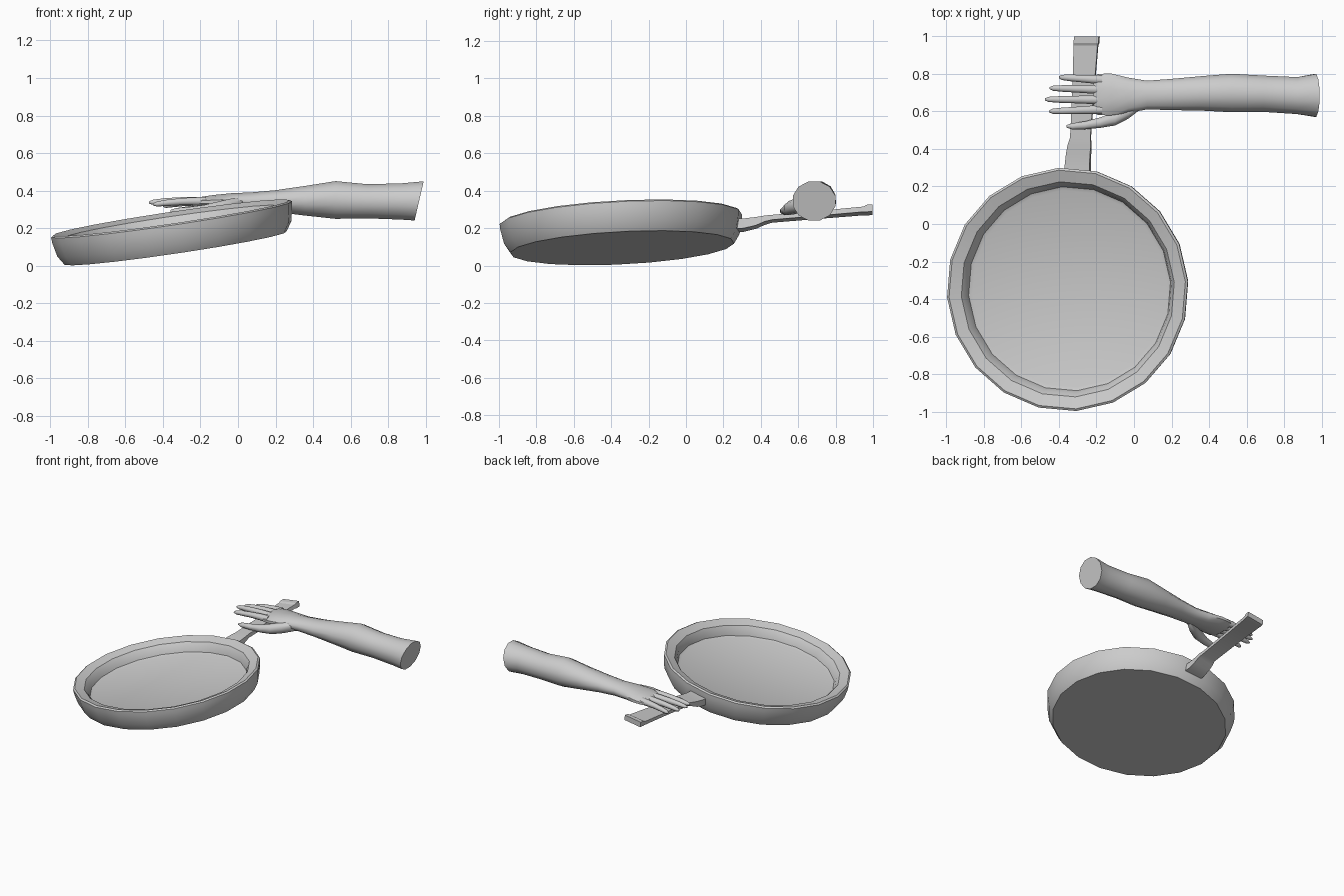
import bpy, bmesh
from math import sin, cos, pi, radians
from mathutils import Vector, Matrix


def loft(name, rings, smooth=40, subsurf=0):
    """Skin a list of equal-length point rings and cap both ends."""
    bm = bmesh.new()
    rows = [[bm.verts.new(p) for p in ring] for ring in rings]
    n = len(rows[0])
    for a, b in zip(rows, rows[1:]):
        for i in range(n):
            j = (i + 1) % n
            bm.faces.new((a[i], a[j], b[j], b[i]))
    bm.faces.new(rows[0][::-1])
    bm.faces.new(rows[-1])
    bmesh.ops.recalc_face_normals(bm, faces=bm.faces)
    me = bpy.data.meshes.new(name)
    bm.to_mesh(me)
    bm.free()
    ob = bpy.data.objects.new(name, me)
    bpy.context.collection.objects.link(ob)
    bpy.ops.object.select_all(action='DESELECT')
    ob.select_set(True)
    bpy.context.view_layer.objects.active = ob
    bpy.ops.object.shade_smooth_by_angle(angle=radians(smooth))
    if subsurf:
        ob.modifiers.new("Subsurf", 'SUBSURF').levels = subsurf
        ob.modifiers["Subsurf"].render_levels = subsurf
    return ob


def oval(x, y, z, ry, rz, n=10, lean=0.0, power=1.0):
    """Oval cross-section facing x; lean pushes the top towards +x."""
    pts = []
    for i in range(n):
        a = 2 * pi * (i + 0.5) / n
        pts.append((x + lean * sin(a), y + ry * cos(a), z + rz * sin(a)))
    return pts


# Pan: 20-sided lathe profile, tilted as it is held
normal = Vector((-0.148, -0.05, 1)).normalized()
tilt = Vector((0, 0, 1)).rotation_difference(normal).to_matrix().to_4x4()
place = Matrix.Translation((-0.332, -0.341, 0.094)) @ tilt
profile = [(0.600, 0.0), (0.632, 0.05), (0.648, 0.125), (0.650, 0.155),
           (0.638, 0.163), (0.575, 0.142), (0.556, 0.115), (0.545, 0.078),
           (0.525, 0.070)]
rings = []
for r, h in profile:
    ring = []
    for k in range(20):
        a = radians(4 + 18 * k)
        ring.append(place @ Vector((r * cos(a), r * sin(a), h)))
    rings.append(ring)
loft("pan_body", rings, 35)


# Handle: flat bar with a wider neck, rolled with the pan's tilt
# (x, y, z, half width, half thickness)
handle = [(-0.300, 0.24, 0.212, 0.066, 0.026), (-0.300, 0.31, 0.216, 0.066, 0.026),
          (-0.295, 0.375, 0.228, 0.064, 0.022), (-0.290, 0.42, 0.242, 0.062, 0.016),
          (-0.285, 0.46, 0.250, 0.054, 0.013), (-0.270, 0.70, 0.270, 0.057, 0.013),
          (-0.256, 0.95, 0.292, 0.064, 0.014), (-0.253, 0.965, 0.296, 0.066, 0.019),
          (-0.251, 0.998, 0.299, 0.066, 0.019)]
rings = []
for x, y, z, w, t in handle:
    rings.append([(x + sx * w - sz * t * 0.15, y, z + sz * t + sx * w * 0.148)
                  for sx, sz in ((-1, -1), (1, -1), (1, 1), (-1, 1))])
loft("pan_handle", rings, 25)

# Forearm running into the back of the hand: (x, y, z, ry, rz)
arm = [(0.965, 0.685, 0.345, 0.118, 0.108), (0.87, 0.684, 0.342, 0.102, 0.100),
       (0.69, 0.694, 0.343, 0.100, 0.094), (0.52, 0.698, 0.350, 0.106, 0.104),
       (0.36, 0.696, 0.346, 0.095, 0.082), (0.20, 0.690, 0.344, 0.086, 0.060),
       (0.07, 0.687, 0.342, 0.079, 0.050), (-0.03, 0.686, 0.342, 0.097, 0.046),
       (-0.12, 0.690, 0.340, 0.115, 0.039), (-0.19, 0.690, 0.338, 0.114, 0.031),
       (-0.215, 0.690, 0.336, 0.100, 0.020)]
rings = [oval(x, y, z, ry, rz, 12, 0.025 if i == 0 else 0)
         for i, (x, y, z, ry, rz) in enumerate(arm)]
loft("forearm_and_palm", rings, 50)


def finger(name, pts, radii):
    rings = [oval(*p, r, r * 0.95, 8) for p, r in zip(pts, radii)]
    loft(name, rings, 60)


# Four fingers laid across the handle: base y, tip y, tip x, tip z
for name, y0, y1, xt, zt in (("little_finger", 0.768, 0.782, -0.40, 0.318),
                             ("ring_finger", 0.716, 0.724, -0.45, 0.328),
                             ("middle_finger", 0.662, 0.664, -0.475, 0.336),
                             ("index_finger", 0.610, 0.600, -0.452, 0.326)):
    pts, x0, z0 = [], -0.17, 0.343
    for f in (0, 0.25, 0.5, 0.75, 0.93, 1):
        pts.append((x0 + (xt - x0) * f, y0 + (y1 - y0) * f,
                    z0 + (zt - z0) * f + 0.006 * sin(pi * f)))
    finger(name, pts, (0.026, 0.024, 0.021, 0.019, 0.015, 0.006))

# Thumb reaching down beside the handle
finger("thumb",
       [(0.05, 0.655, 0.335), (-0.03, 0.600, 0.322), (-0.10, 0.562, 0.308),
        (-0.18, 0.540, 0.297), (-0.26, 0.526, 0.293), (-0.33, 0.520, 0.291),
        (-0.36, 0.520, 0.291)],
       (0.035, 0.042, 0.040, 0.030, 0.023, 0.018, 0.007))
